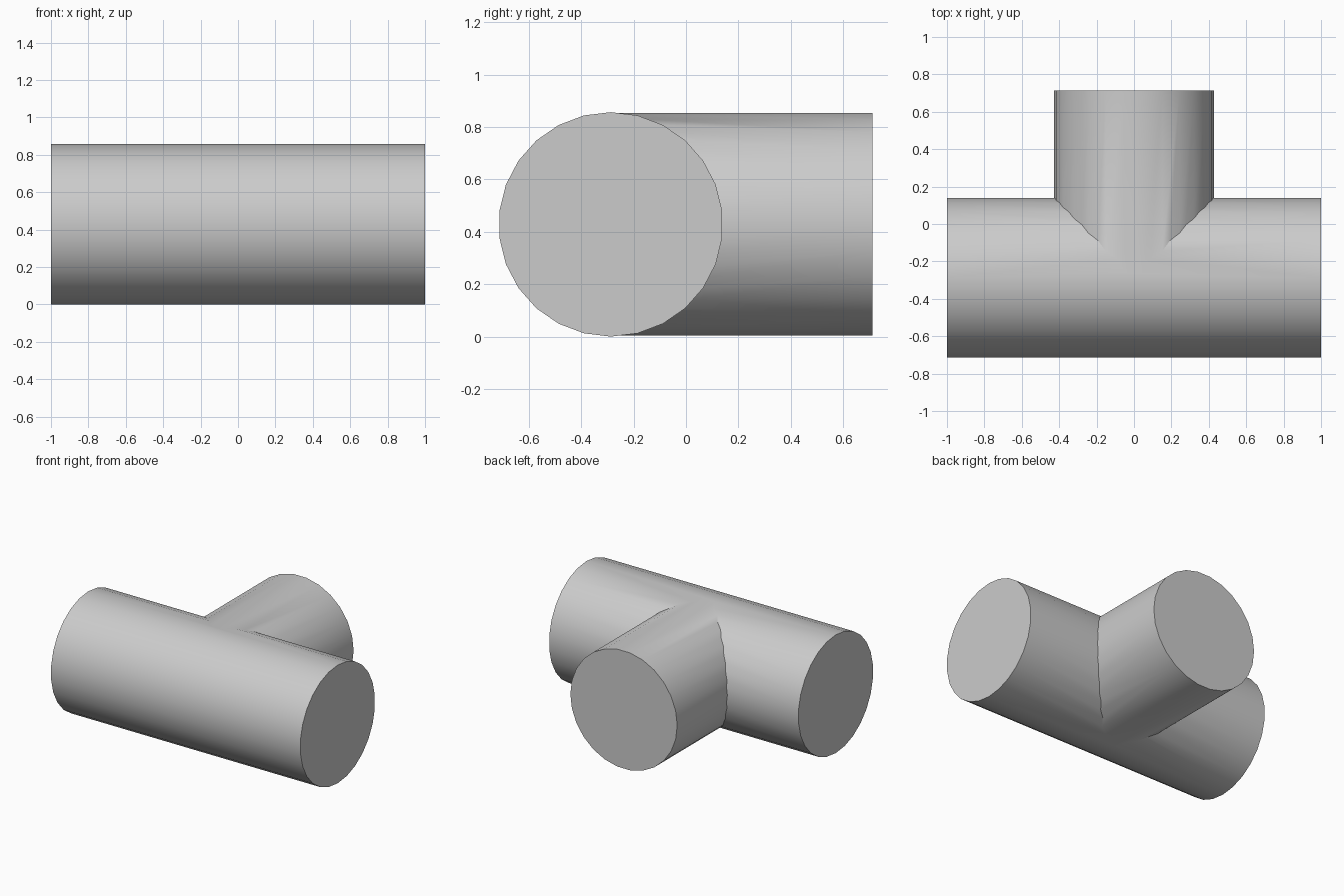
import bpy
from math import pi, cos, radians
from mathutils import Matrix

old = bpy.data.objects.get("Cube")
if old:
    bpy.data.objects.remove(old, do_unlink=True)

SIDES = 26
RADIUS = 3 / 7
FLAT = RADIUS * cos(pi / SIDES)      # distance from axis to a facet
AXIS_Y = (FLAT - 1) / 2              # centres the tee front to back

grey = bpy.data.materials.new("light grey")
grey.use_nodes = True
colour = (0.6, 0.6, 0.6, 1)
grey.diffuse_color = colour
grey.node_tree.nodes["Principled BSDF"].inputs["Base Color"].default_value = colour


def pipe(name, length, centre, turn):
    bpy.ops.mesh.primitive_cylinder_add(vertices=SIDES, radius=RADIUS, depth=length)
    ob = bpy.context.object
    ob.name = name
    ob.data.transform(Matrix.Translation(centre) @ turn)
    ob.data.materials.append(grey)
    return ob


# Main run: corner edge on top, facet facing front
main = pipe("tee_pipe", 2, (0, AXIS_Y, RADIUS),
            Matrix.Rotation(pi / 2, 4, "Z") @ Matrix.Rotation(pi / 2, 4, "X"))

# Side branch: corner edges left and right, facet on top
branch = pipe("branch_pipe", 1, (0, AXIS_Y + 0.5, RADIUS),
              Matrix.Rotation(pi / 2, 4, "X") @ Matrix.Rotation(pi / 2, 4, "Z"))

# Join both into one solid
union = main.modifiers.new("join_branch", "BOOLEAN")
union.operation = "UNION"
union.solver = "EXACT"
union.object = branch
bpy.ops.object.select_all(action="DESELECT")
main.select_set(True)
bpy.context.view_layer.objects.active = main
bpy.ops.object.modifier_apply(modifier=union.name)
bpy.data.objects.remove(branch, do_unlink=True)

bpy.ops.object.shade_smooth_by_angle(angle=radians(30))
